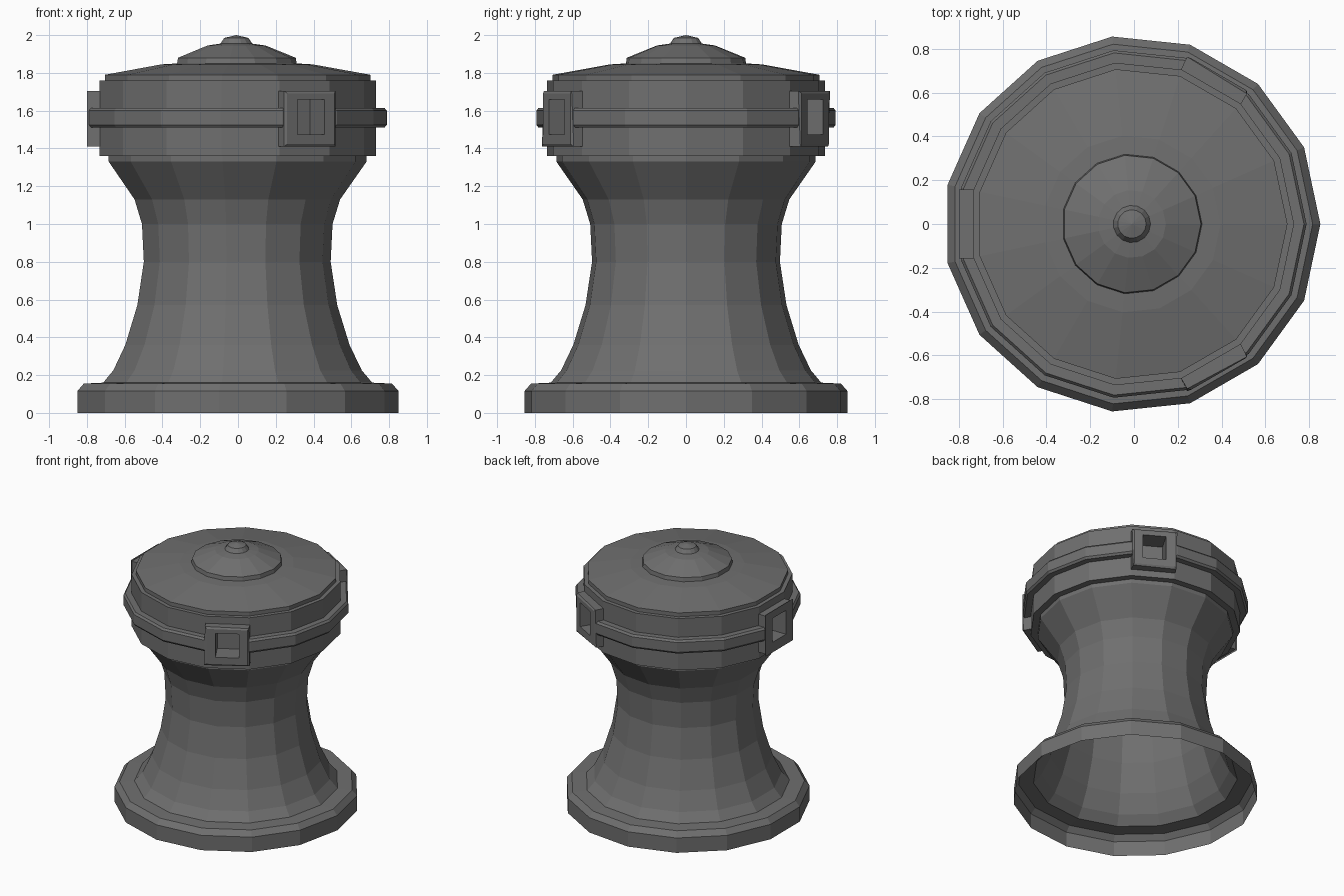
import bpy, bmesh, math
from mathutils import Matrix

if "Cube" in bpy.data.objects:
    bpy.data.objects.remove(bpy.data.objects["Cube"])

SIDES = 15
CX = -0.0095  # axis offset that centres the 15-sided outline

iron = bpy.data.materials.new("dark grey iron")
iron.diffuse_color = (0.16, 0.16, 0.16, 1)
iron.use_nodes = True
iron.node_tree.nodes["Principled BSDF"].inputs["Base Color"].default_value = iron.diffuse_color


def to_object(name, bm):
    me = bpy.data.meshes.new(name)
    bm.to_mesh(me)
    bm.free()
    me.materials.append(iron)
    ob = bpy.data.objects.new(name, me)
    bpy.context.collection.objects.link(ob)
    return ob


def lathe(name, profile):
    """Revolve (radius, z) points, listed from bottom to top."""
    bm = bmesh.new()
    rings = []
    for r, z in profile:
        if r == 0:
            rings.append([bm.verts.new((CX, 0, z))] * SIDES)
        else:
            rings.append([bm.verts.new((CX + r * math.cos(math.tau * i / SIDES),
                                        r * math.sin(math.tau * i / SIDES), z))
                          for i in range(SIDES)])
    for a, b in zip(rings, rings[1:]):
        for i in range(SIDES):
            j = (i + 1) % SIDES
            quad = list(dict.fromkeys((a[i], a[j], b[j], b[i])))
            bm.faces.new(quad)
    return to_object(name, bm)


def block(name, angle, r0, r1, width, z0, z1, bevel=0):
    """Box facing outwards at an angle, between two distances from the axis."""
    bm = bmesh.new()
    bmesh.ops.create_cube(bm, size=1)
    bm.transform(Matrix.Translation((CX, 0, 0)) @ Matrix.Rotation(angle, 4, 'Z')
                 @ Matrix.Translation(((r0 + r1) / 2, 0, (z0 + z1) / 2))
                 @ Matrix.Diagonal((r1 - r0, width, z1 - z0, 1)))
    if bevel:
        d = (math.cos(angle), math.sin(angle))
        far = [e for e in bm.edges if all(
            (v.co.x - CX) * d[0] + v.co.y * d[1] > r1 - 0.001 for v in e.verts)]
        bmesh.ops.bevel(bm, geom=far, offset=bevel, segments=1, affect='EDGES')
    return to_object(name, bm)


def cut(ob, cutter):
    m = ob.modifiers.new("socket hole", 'BOOLEAN')
    m.operation = 'DIFFERENCE'
    m.solver = 'EXACT'
    m.object = cutter


def apply_all(ob):
    dg = bpy.context.evaluated_depsgraph_get()
    me = bpy.data.meshes.new_from_object(ob.evaluated_get(dg))
    ob.modifiers.clear()
    ob.data = me


# open foot flange and waisted barrel
lathe("base_flange", [(0.86, 0), (0.86, 0.115), (0.825, 0.155), (0.72, 0.16)])
lathe("barrel", [(0.72, 0.16), (0.665, 0.225), (0.60, 0.36), (0.535, 0.57),
                 (0.50, 0.80), (0.51, 1.0), (0.55, 1.13), (0.69, 1.33), (0.69, 1.36)])

# drum head with raised band, lid and knob
head = lathe("drum_head", [
    (0, 1.36), (0.69, 1.36), (0.74, 1.36), (0.74, 1.51), (0.785, 1.51), (0.797, 1.525),
    (0.797, 1.60), (0.785, 1.615), (0.74, 1.615), (0.74, 1.76), (0.71, 1.76),
    (0.71, 1.79), (0.405, 1.845), (0.32, 1.85), (0.315, 1.88), (0.155, 1.945),
    (0.085, 1.955), (0.065, 1.985), (0, 2.0)])

# three bar sockets
sockets, cutters = [], []
for k, deg in enumerate((60, 180, 300)):
    a = math.radians(deg)
    s = block(f"bar_socket_{k + 1}", a, 0.70, 0.79, 0.315, 1.41, 1.705, 0.013)
    c = block(f"hole_cutter_{k + 1}", a, 0.64, 0.90, 0.165, 1.475, 1.66)
    c.hide_render = True
    cut(s, c)
    cut(head, c)
    sockets.append(s)
    cutters.append(c)
for ob in sockets + [head]:
    apply_all(ob)
for c in cutters:
    bpy.data.objects.remove(c)

# open the hidden underside of the head so the shell is hollow
bm = bmesh.new()
bm.from_mesh(head.data)
under = [f for f in bm.faces if f.calc_center_median().z < 1.361
         and f.normal.z < -0.9
         and math.hypot(f.calc_center_median().x - CX, f.calc_center_median().y) < 0.6]
bmesh.ops.delete(bm, geom=under, context='FACES')
bm.to_mesh(head.data)
bm.free()
